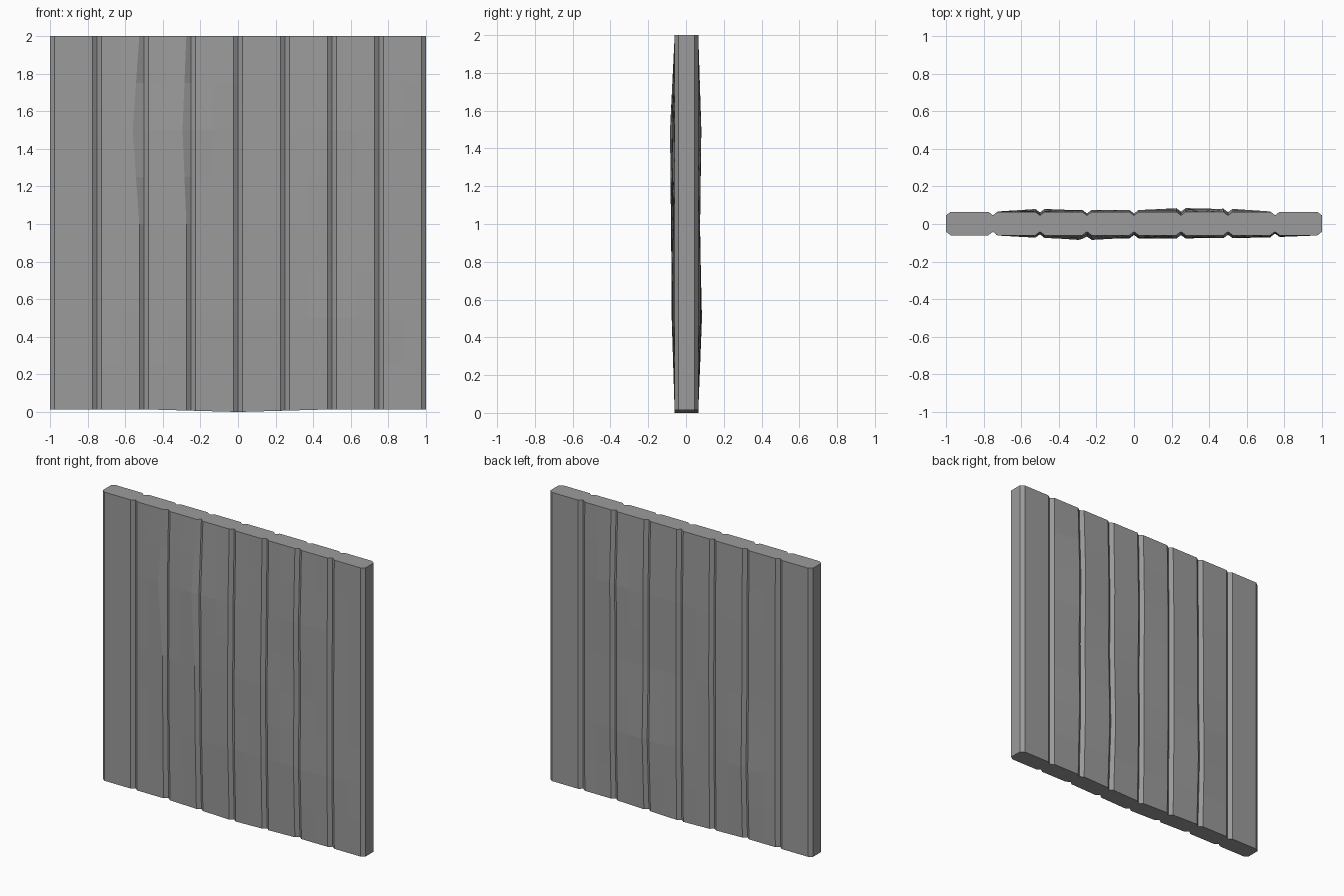
import bpy
import bmesh

if "Cube" in bpy.data.objects:
    bpy.data.objects.remove(bpy.data.objects["Cube"], do_unlink=True)

PLANKS = 8
WIDTH = 2 / PLANKS
BEVEL = 0.025
GROOVE = 0.019
ROWS = (0, 0.25, 0.5, 0.75, 1, 1.25, 1.5, 1.75, 2)

# Warp of each joint, left to right, at heights 0.5, 1.0 and 1.5
FRONT_WARP = ((0, 0, 0, 0, 0, 0, 0, 0, 0),
              (0, 0, .008, .014, .016, .012, .016, .010, 0),
              (0, 0, .014, .020, .017, .018, .010, .008, 0),
              (0, 0, .012, .026, .012, .008, .016, .005, 0),
              (0, 0, 0, 0, 0, 0, 0, 0, 0))
BACK_WARP = ((0, 0, 0, 0, 0, 0, 0, 0, 0),
             (0, 0, .016, .006, .008, .020, .014, 0, 0),
             (0, 0, .007, .010, .006, .008, .010, 0, 0),
             (0, 0, .005, .008, .010, .010, .017, 0, 0),
             (0, 0, 0, 0, 0, 0, 0, 0, 0))


def sample(table, x, z):
    """Bilinear lookup of the warp at a point on the panel."""
    u, v = (x + 1) / WIDTH, z / 0.5
    i, j = min(int(u), PLANKS - 1), min(int(v), 3)
    fu, fv = u - i, v - j
    low = table[j][i] * (1 - fu) + table[j][i + 1] * fu
    high = table[j + 1][i] * (1 - fu) + table[j + 1][i + 1] * fu
    return low * (1 - fv) + high * fv


def bump(value, centre, reach):
    return max(0, 1 - abs(value - centre) / reach)


# Stations across the panel: (x, depth of the groove there)
stations = []
for k in range(PLANKS + 1):
    joint = -1 + k * WIDTH
    if k > 0:
        stations.append((joint - BEVEL, 0))
    stations.append((joint, GROOVE))
    if k < PLANKS:
        stations += [(joint + BEVEL, 0), (joint + WIDTH / 2, 0)]

# Rows of vertices for both faces
bm = bmesh.new()
front, back = [], []
for z in ROWS:
    front_row, back_row = [], []
    for x, groove in stations:
        zz = z
        if z == 0:
            zz = 0.014 * min(1, abs(x) / 0.5)
        # worn edges beside two of the front joints
        shift = 0
        if groove == 0:
            shift = -0.035 * bump(x, -0.525, 0.02) * bump(z, 1.5, 0.5)
            shift -= 0.02 * bump(x, -0.275, 0.02) * bump(z, 1.5, 0.5)
        yf = -0.06 + groove - sample(FRONT_WARP, x, z)
        yb = 0.065 - groove + sample(BACK_WARP, x, z)
        front_row.append(bm.verts.new((x + shift, yf, zz)))
        back_row.append(bm.verts.new((x, yb, zz)))
    front.append(front_row)
    back.append(back_row)

# Front and back boards
for r in range(len(ROWS) - 1):
    for s in range(len(stations) - 1):
        bm.faces.new((front[r][s], front[r][s + 1], front[r + 1][s + 1], front[r + 1][s]))
        bm.faces.new((back[r][s + 1], back[r][s], back[r + 1][s], back[r + 1][s + 1]))
    # Side edges
    for s in (0, -1):
        bm.faces.new((front[r][s], front[r + 1][s], back[r + 1][s], back[r][s]))

# Top and bottom ends
for r in (0, -1):
    for s in range(len(stations) - 1):
        bm.faces.new((front[r][s], front[r][s + 1], back[r][s + 1], back[r][s]))

bmesh.ops.recalc_face_normals(bm, faces=bm.faces)
mesh = bpy.data.meshes.new("plank_panel")
bm.to_mesh(mesh)
bm.free()
panel = bpy.data.objects.new("plank_panel", mesh)
bpy.context.collection.objects.link(panel)

# Plain grey
grey = bpy.data.materials.new("grey")
grey.use_nodes = True
colour = (0.33, 0.33, 0.33, 1)
grey.diffuse_color = colour
grey.node_tree.nodes["Principled BSDF"].inputs["Base Color"].default_value = colour
mesh.materials.append(grey)
